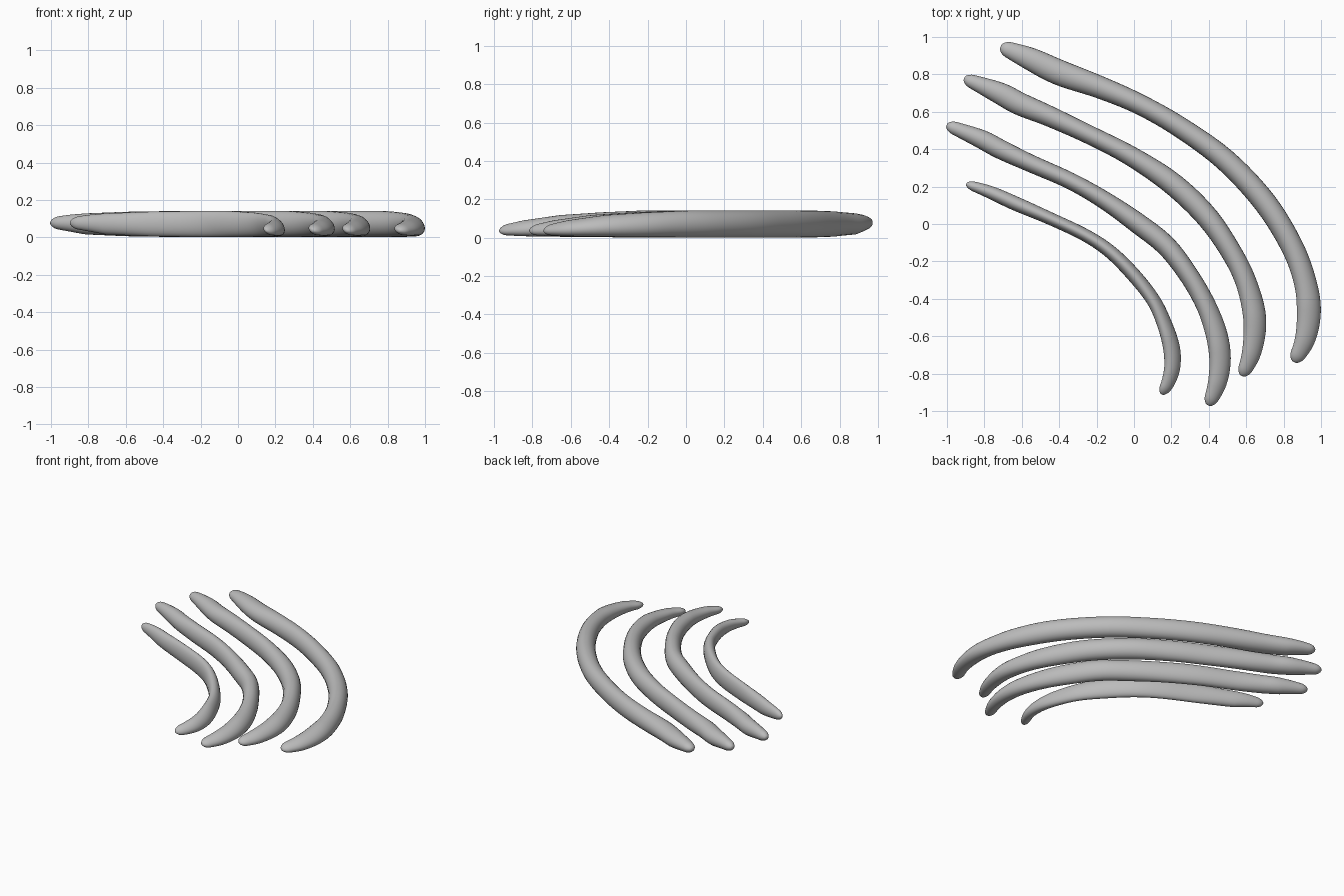
import bpy, bmesh, math
from mathutils import Vector

if "Cube" in bpy.data.objects:
    bpy.data.objects.remove(bpy.data.objects["Cube"])

STATIONS, SIDES, CAP = 72, 24, 0.045

bone = bpy.data.materials.new("bone_grey")
bone.diffuse_color = (0.5, 0.5, 0.5, 1)
bone.use_nodes = True
bone.node_tree.nodes["Principled BSDF"].inputs["Base Color"].default_value = bone.diffuse_color

# Underside and top heights by distance from each tip: (distance, low, high)
BACK = [(0, .05, .105), (.1, .033, .12), (.2, .016, .128), (.45, .006, .137), (.8, .001, .142)]
FRONT = [(0, .015, .063), (.13, .008, .09), (.33, .005, .118), (.55, .003, .132), (.8, .001, .142)]


def lookup(table, d):
    """Linear interpolation of (low, high) in a height table."""
    for (d0, *a), (d1, *b) in zip(table, table[1:]):
        if d <= d1:
            t = (d - d0) / (d1 - d0)
            return [p + (q - p) * t for p, q in zip(a, b)]
    return table[-1][1:]


def spline(pts, u):
    """Catmull-Rom point on (x, y, half width) control points."""
    ext = [pts[0] * 2 - pts[1]] + pts + [pts[-1] * 2 - pts[-2]]
    i = min(int(u), len(pts) - 2)
    t = u - i
    a, b, c, d = ext[i:i + 4]
    return 0.5 * (2 * b + (c - a) * t + (2 * a - 5 * b + 4 * c - d) * t * t
                  + (3 * b - a - 3 * c + d) * t ** 3)


def rib(name, points):
    pts = [Vector(p) for p in points]
    # Dense path, then stations bunched toward the rounded tips
    fine = [spline(pts, k / 40) for k in range((len(pts) - 1) * 40 + 1)]
    arc = [0.0]
    for p, q in zip(fine, fine[1:]):
        arc.append(arc[-1] + (q.xy - p.xy).length)
    total = arc[-1]
    bm = bmesh.new()
    rings = []
    j = 0
    for k in range(STATIONS + 1):
        f = k / STATIONS
        s = total * (0.5 - 0.5 * math.cos(math.pi * (0.02 + 0.96 * f)))
        while j < len(arc) - 2 and arc[j + 1] < s:
            j += 1
        p = fine[j].lerp(fine[j + 1], (s - arc[j]) / (arc[j + 1] - arc[j]))
        tan = (fine[min(j + 8, len(fine) - 1)].xy - fine[max(j - 7, 0)].xy).normalized()
        side = Vector((-tan.y, tan.x))          # outward side of the bow
        d = min(s, total - s)
        e = min(d / CAP, 1)
        cap = math.sqrt(1 - (1 - e) ** 2)
        lo_b, hi_b = lookup(BACK, s)
        lo_f, hi_f = lookup(FRONT, total - s)
        lo, hi = max(lo_b, lo_f), min(hi_b, hi_f)
        zc, h, w = (lo + hi) / 2, (hi - lo) / 2 * cap, p.z * cap
        lean = -0.4 * max(0, 1 - (total - s) / 0.7)   # front end leans inward
        ring = []
        for m in range(SIDES):
            a = 2 * math.pi * m / SIDES
            dz = h * math.sin(a)
            xy = p.xy + side * (w * math.cos(a) + lean * dz)
            ring.append(bm.verts.new((xy.x, xy.y, zc + dz)))
        rings.append(ring)
    for r0, r1 in zip(rings, rings[1:]):
        for m in range(SIDES):
            n = (m + 1) % SIDES
            bm.faces.new((r0[m], r0[n], r1[n], r1[m]))
    bm.faces.new(rings[0])
    bm.faces.new(rings[-1])
    bmesh.ops.recalc_face_normals(bm, faces=bm.faces)
    for face in bm.faces:
        face.smooth = True
    mesh = bpy.data.meshes.new(name)
    bm.to_mesh(mesh)
    bm.free()
    mesh.materials.append(bone)
    bpy.context.collection.objects.link(bpy.data.objects.new(name, mesh))


# Each rib runs from its back left tip to its front right tip: x, y, half width
rib("outer_rib", [(-.715, .95, .035), (-.56, .885, .06), (-.40, .81, .068), (-.18, .73, .06),
                  (.03, .64, .055), (.25, .515, .056), (.49, .34, .06), (.70, .115, .062),
                  (.845, -.12, .06), (.915, -.31, .06), (.935, -.465, .063),
                  (.915, -.615, .053), (.855, -.74, .033)])
rib("second_rib", [(-.91, .78, .03), (-.72, .70, .058), (-.61, .642, .061), (-.45, .575, .055),
                   (-.235, .475, .05), (-.02, .365, .053), (.2, .22, .06), (.38, .05, .06),
                   (.505, -.125, .056), (.595, -.3, .056), (.645, -.5, .06),
                   (.63, -.68, .05), (.577, -.815, .03)])
rib("third_rib", [(-1.003, .53, .03), (-.82, .455, .05), (-.715, .4, .052), (-.555, .325, .047),
                  (-.34, .23, .045), (-.155, .125, .048), (.025, 0, .055), (.175, -.12, .055),
                  (.297, -.28, .052), (.385, -.435, .053), (.44, -.585, .057),
                  (.46, -.72, .056), (.445, -.85, .048), (.397, -.972, .03)])
rib("inner_rib", [(-.898, .215, .022), (-.77, .17, .034), (-.635, .11, .038), (-.45, .03, .034),
                  (-.26, -.06, .034), (-.125, -.15, .036), (0, -.275, .038),
                  (.105, -.41, .037), (.165, -.54, .039), (.2, -.66, .043),
                  (.205, -.76, .041), (.185, -.84, .035), (.147, -.912, .024)])
